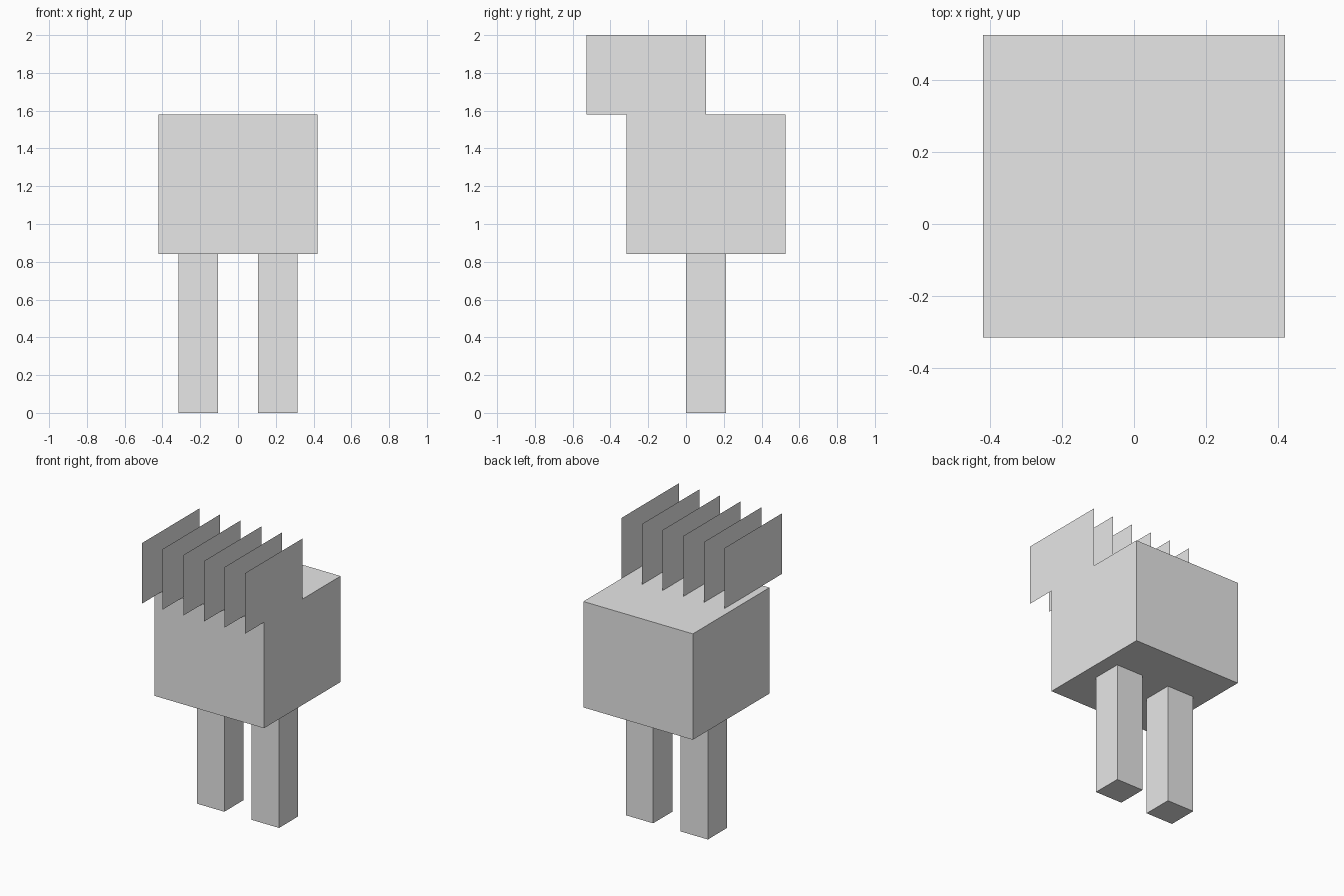
import bpy

cube = bpy.data.objects.get("Cube")
if cube:
    bpy.data.objects.remove(cube, do_unlink=True)

U = 2 / 19  # one modelling unit

grey = bpy.data.materials.new("plain_grey")
grey.use_nodes = True
grey.diffuse_color = (0.8, 0.8, 0.8, 1)
grey.node_tree.nodes["Principled BSDF"].inputs["Base Color"].default_value = (0.8, 0.8, 0.8, 1)


def finish(obj, name):
    obj.name = obj.data.name = name
    obj.data.materials.append(grey)


def box(name, low, high):
    """Box between two corners, given in modelling units."""
    bpy.ops.mesh.primitive_cube_add(size=1)
    obj = bpy.context.object
    for v in obj.data.vertices:
        v.co = [(a if c < 0 else b) * U for c, a, b in zip(v.co, low, high)]
    finish(obj, name)


def sheet(name, x, y0, y1, z0, z1):
    """Single upright face across the side plane, in modelling units."""
    mesh = bpy.data.meshes.new(name)
    corners = [(y0, z0), (y1, z0), (y1, z1), (y0, z1)]
    mesh.from_pydata([(x * U, y * U, z * U) for y, z in corners], [], [range(4)])
    obj = bpy.data.objects.new(name, mesh)
    bpy.context.collection.objects.link(obj)
    finish(obj, name)


# Body block
box("body", (-4, -3, 8), (4, 5, 15))

# Pair of legs
box("left_leg", (1, 0, 0), (3, 2, 8))
box("right_leg", (-3, 0, 0), (-1, 2, 8))

# Row of thin crest plates, the first flush with the left side
for i in range(6):
    sheet(f"crest_plate_{i + 1}", 4 - 1.5 * i, -5, 1, 15, 19)
